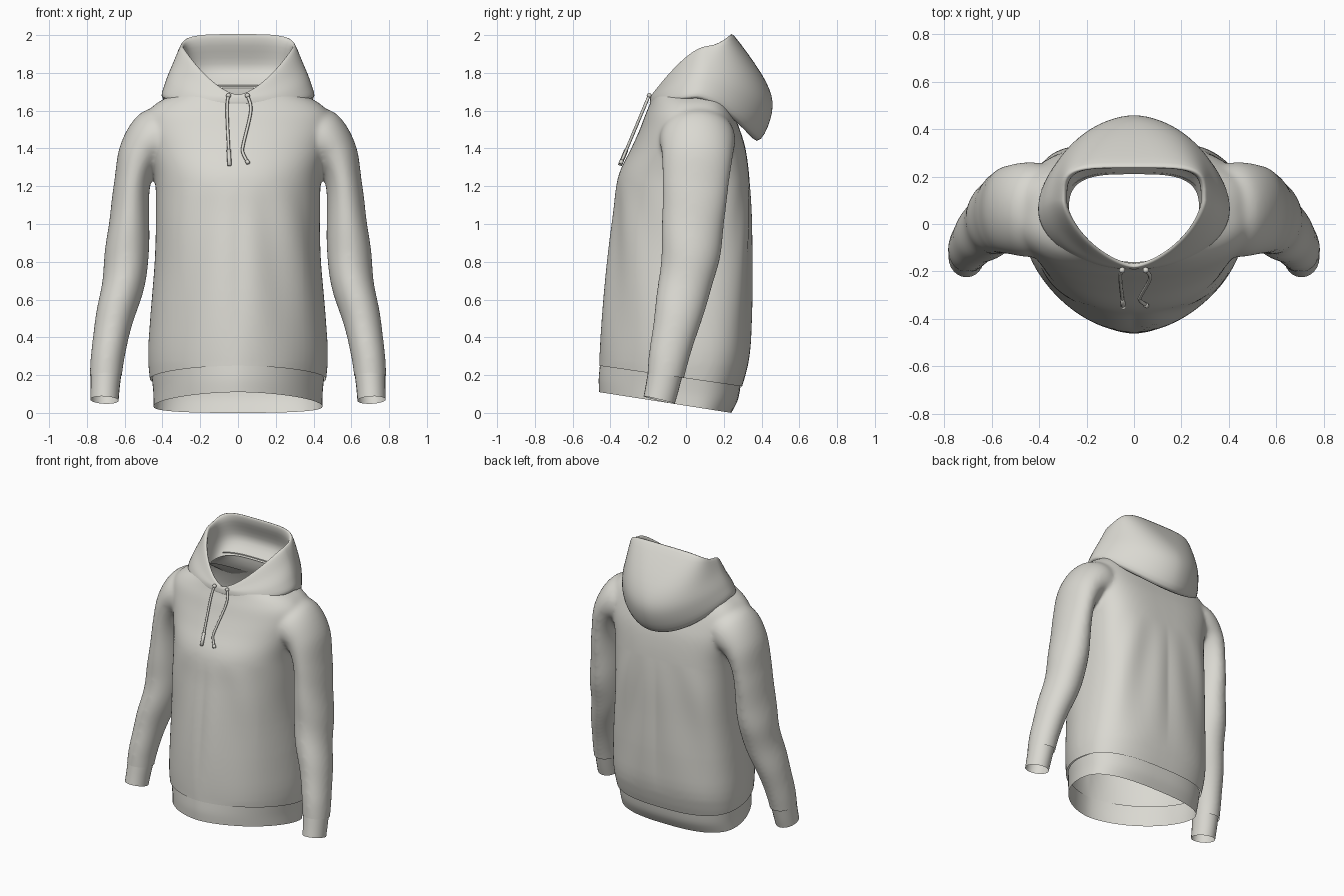
import bpy, bmesh
from math import sin, cos, pi, atan2, copysign
from mathutils import Vector, Matrix

cube = bpy.data.objects.get("Cube")
if cube:
    bpy.data.objects.remove(cube, do_unlink=True)

COLOUR = (0.70, 0.69, 0.64, 1)
fabric = bpy.data.materials.new("warm_grey_fabric")
fabric.use_nodes = True
fabric.diffuse_color = COLOUR
shader = next(node for node in fabric.node_tree.nodes if node.type == 'BSDF_PRINCIPLED')
shader.inputs["Base Color"].default_value = COLOUR
shader.inputs["Roughness"].default_value = 0.9


def spline(points, steps):
    """Smooth open curve through the points."""
    points = [Vector(p) for p in points]
    padded = [points[0]] + points + [points[-1]]
    curve = []
    for before, start, end, after in zip(padded, padded[1:], padded[2:], padded[3:]):
        leave, arrive = (end - before) / 2, (after - start) / 2
        for step in range(steps):
            t = step / steps
            ease = t * t * (3 - 2 * t)
            curve.append(start.lerp(end, ease) + leave * t * (1 - t) ** 2
                         - arrive * t * t * (1 - t))
    return curve + [points[-1]]


def loft(bm, rings, steps=4, caps=False):
    """Skin a stack of closed rings, smoothing along the stack."""
    columns = [spline(column, steps) for column in zip(*rings)]
    rows = [[bm.verts.new(p) for p in row] for row in zip(*columns)]
    for low, high in zip(rows, rows[1:]):
        for i in range(len(low)):
            bm.faces.new((low[i - 1], low[i], high[i], high[i - 1]))
    if caps:
        bm.faces.new(rows[0])
        bm.faces.new(rows[-1])


def girth(half, front, back, z_front, z_side, z_back,
          middle=0.02, front_shape=1, back_shape=1, sweep=1):
    """Ring around the body: rounder or squarer at each end, rising or falling to the back."""
    ring = []
    for k in range(72):
        angle = 2 * pi * k / 72
        c, s = cos(angle), sin(angle)
        reach, height, shape = (back, z_back, back_shape) if s > 0 else (front, z_front, front_shape)
        depth = abs(s) ** shape
        ring.append((half * copysign(abs(c) ** shape, c),
                     middle + (reach - middle) * depth,
                     z_side + (height - z_side) * depth ** sweep))
    return ring


def tube(bm, path, sides=24, steps=4, caps=False, mirror=1):
    """Loft elliptical rings along a path of x, y, z, radius across, radius deep."""
    centres = [Vector(p[:3]) for p in path]
    rings = []
    for i, (centre, row) in enumerate(zip(centres, path)):
        after, before = centres[min(i + 1, len(path) - 1)], centres[max(i - 1, 0)]
        along = (after - before).normalized()
        across = Vector((0, 1, 0)).cross(along).normalized()
        deep = along.cross(across)
        ring = []
        for k in range(sides):
            angle = 2 * pi * k / sides
            p = centre + across * row[3] * cos(angle) + deep * row[4] * sin(angle)
            ring.append((p.x * mirror, p.y, p.z))
        rings.append(ring)
    loft(bm, rings, steps, caps)


def write_smooth(bm, mesh):
    """Store the shape in a mesh with smooth shading."""
    for face in bm.faces:
        face.smooth = True
    bm.to_mesh(mesh)
    bm.free()
    mesh.update()


def finish(name, bm):
    """Turn the shape into a named fabric object."""
    bmesh.ops.recalc_face_normals(bm, faces=bm.faces)
    mesh = bpy.data.meshes.new(name)
    write_smooth(bm, mesh)
    mesh.materials.append(fabric)
    part = bpy.data.objects.new(name, mesh)
    bpy.context.scene.collection.objects.link(part)
    return part


def clamp(value):
    return min(max(value, 0.0), 1.0)


# Body: torso and sleeves fused into one cloth surface, rounder at the belly than the chest
bm = bmesh.new()
# Each torso row: height, half width, front, back
torso = [(0, 0.44, -0.46, 0.25), (0.26, 0.475, -0.46, 0.33), (0.5, 0.465, -0.445, 0.345),
         (0.8, 0.44, -0.415, 0.345), (1.05, 0.435, -0.385, 0.345), (1.25, 0.44, -0.36, 0.335),
         (1.4, 0.475, -0.29, 0.315), (1.5, 0.495, -0.245, 0.285), (1.58, 0.485, -0.215, 0.255),
         (1.64, 0.43, -0.19, 0.23), (1.69, 0.34, -0.175, 0.22), (1.74, 0.285, -0.17, 0.217),
         (1.84, 0.28, -0.165, 0.215)]
loft(bm, [girth(half, front, back, z, z, z, front_shape=max(0.92, 1.18 - z / 4),
                back_shape=max(0.6, 0.78 - z / 5))
          for z, half, front, back in torso], caps=True)
sleeve = [(0.3, 0.05, 1.53, 0.11, 0.16), (0.42, 0.06, 1.46, 0.16, 0.2),
          (0.515, 0.06, 1.37, 0.12, 0.19), (0.562, 0.05, 1.2, 0.096, 0.175),
          (0.583, 0.03, 0.9, 0.114, 0.16), (0.605, 0, 0.7, 0.115, 0.145),
          (0.653, -0.045, 0.5, 0.1, 0.125), (0.69, -0.09, 0.3, 0.09, 0.108),
          (0.705, -0.12, 0.12, 0.082, 0.092)]
for side in (1, -1):
    tube(bm, sleeve, sides=32, steps=6, caps=True, mirror=side)
body = finish("body", bm)
remesh = body.modifiers.new("fuse", 'REMESH')
remesh.mode = 'VOXEL'
remesh.voxel_size = 0.011
soften = body.modifiers.new("soften", 'SMOOTH')
soften.factor = 0.5
soften.iterations = 20
bpy.context.view_layer.update()
evaluated = body.evaluated_get(bpy.context.evaluated_depsgraph_get())
fused = bpy.data.meshes.new_from_object(evaluated)
body.modifiers.clear()

# Open the neck, hem and sleeve ends, then press soft folds into the cloth
bm = bmesh.new()
bm.from_mesh(fused)
bpy.data.meshes.remove(fused)
neck_cut = ((0, -0.17, 1.675), (0, -0.06, 0.38))
hem_cut = ((0, -0.46, 0.25), (0, -0.145, -1))
for point, outward in (neck_cut, hem_cut):
    bmesh.ops.bisect_plane(bm, geom=bm.verts[:] + bm.edges[:] + bm.faces[:], dist=0.00001,
                           plane_co=point, plane_no=outward, clear_outer=True)
bm.normal_update()
for vert in bm.verts:
    x, y, z = vert.co
    out = abs(x)
    fade = sin(pi * clamp((z - 0.27) / 0.95))
    on_torso = clamp((0.46 - out) / 0.12)
    on_sleeve = clamp((out - 0.48) / 0.1)
    hanging = sin(26 * atan2(out, 2 - z) + 2 * x)
    across = sin(17 * z + 9 * y + 8 * out)
    vert.co += vert.normal * fade * (0.007 * on_torso * hanging + 0.003 * on_sleeve * across)
write_smooth(bm, body.data)

# Hem band, lower at the back
bm = bmesh.new()
band = [(0.26, 0.456, -0.455, 0.29), (0.18, 0.448, -0.462, 0.275), (0.11, 0.447, -0.46, 0.24)]
loft(bm, [girth(half, front, back, z, z - 0.075, z - 0.11, front_shape=1.13, back_shape=0.75)
          for z, half, front, back in band])
finish("hem_band", bm)

# Sleeve cuffs
cuff = [(0.698, -0.108, 0.22, 0.082, 0.092), (0.704, -0.127, 0.13, 0.077, 0.088),
        (0.707, -0.142, 0.068, 0.075, 0.085)]
for name, side in (("left_cuff", 1), ("right_cuff", -1)):
    bm = bmesh.new()
    tube(bm, cuff, mirror=side)
    finish(name, bm)

# Hood, from the tucked seam up to the rim and down the lining to the neck
# Each row: half width, front, back, heights at front, side and back, middle, corner shapes
hood = {
    "tuck": (0.31, -0.165, 0.25, 1.64, 1.68, 1.6, 0.04, 1, 0.9),
    "lower_edge": (0.4, -0.19, 0.375, 1.635, 1.67, 1.44, 0.06, 1, 1.05),
    "bulge": (0.385, -0.19, 0.455, 1.665, 1.75, 1.59, 0.08, 1, 1.1),
    "wall": (0.345, -0.185, 0.425, 1.68, 1.85, 1.75, 0.1, 1.1, 1),
    "outer_rim": (0.305, -0.18, 0.26, 1.685, 1.935, 1.99, 0.1, 1.25, 0.5),
    "inner_rim": (0.283, -0.168, 0.238, 1.68, 1.915, 1.965, 0.1, 1.25, 0.5),
    "lining": (0.285, -0.165, 0.28, 1.665, 1.8, 1.82, 0.07, 1.1, 0.6),
    "neck": (0.275, -0.16, 0.21, 1.65, 1.68, 1.72, 0.04, 1, 0.6)}
bm = bmesh.new()
loft(bm, [girth(*row, sweep=1.5) for row in hood.values()], steps=5)
finish("hood", bm)

# Drawstrings lying on the sloping chest, with a knot at the top and a thicker tip
cords = {
    "right_drawstring": [(-0.05, 1.68), (-0.058, 1.6), (-0.045, 1.31)],
    "left_drawstring": [(0.05, 1.68), (0.068, 1.6), (0.03, 1.43), (0.025, 1.38), (0.055, 1.32)]}
for name, points in cords.items():
    bm = bmesh.new()
    path = spline([(x, -0.195 - 0.42 * (1.68 - z), z) for x, z in points], 6)
    for stretch, radius in ((path, 0.008), (path[-3:], 0.011)):
        tube(bm, [(*p, radius, radius) for p in stretch], sides=8, steps=1, caps=True)
    bmesh.ops.create_uvsphere(bm, u_segments=12, v_segments=8, radius=0.013,
                              matrix=Matrix.Translation(path[0]))
    finish(name, bm)
